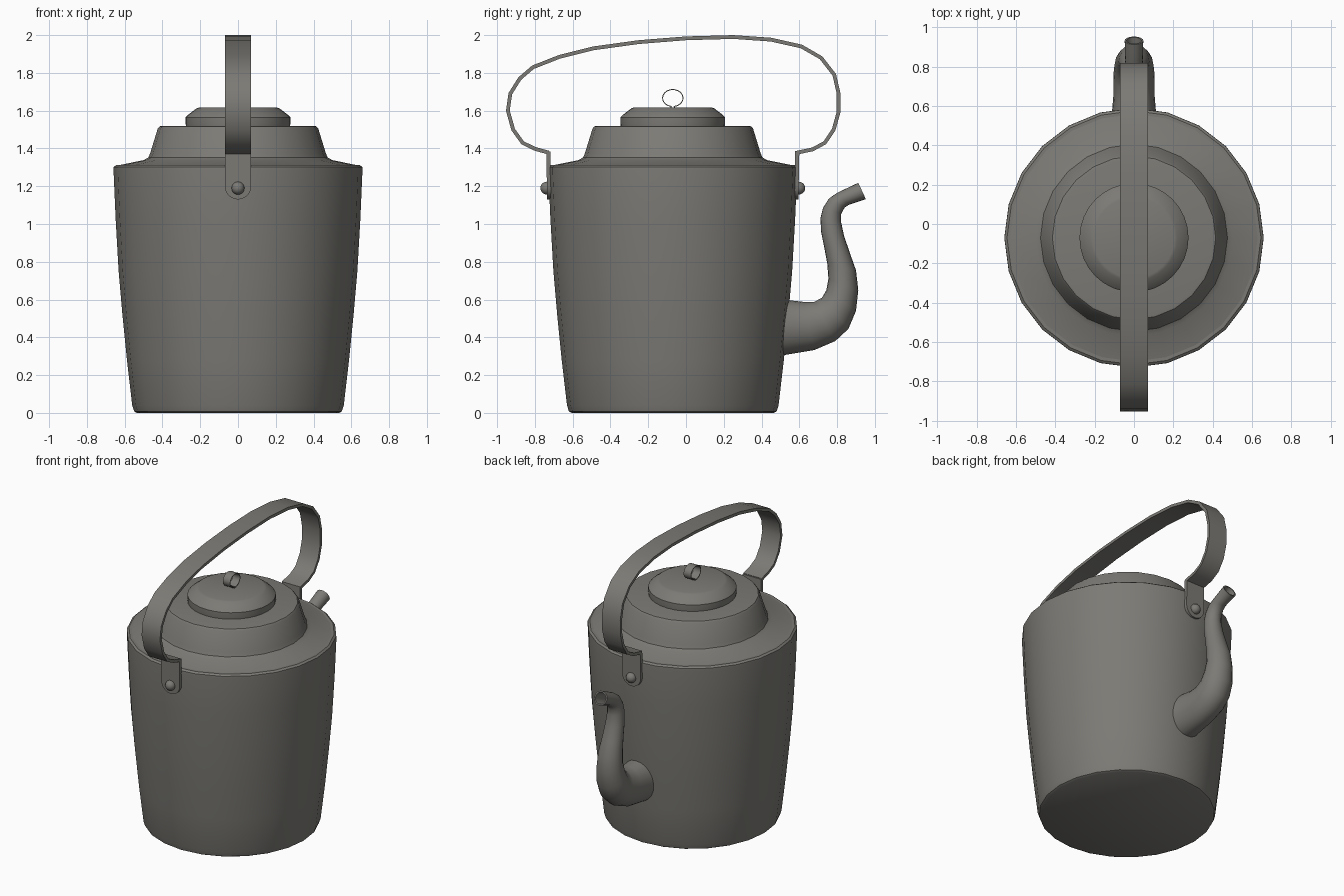
import bpy, bmesh, math
from mathutils import Vector

if "Cube" in bpy.data.objects:
    bpy.data.objects.remove(bpy.data.objects["Cube"])

CY = -0.07  # y of the body axis

metal = bpy.data.materials.new("dark grey metal")
metal.diffuse_color = (0.20, 0.195, 0.178, 1)
metal.use_nodes = True
metal.node_tree.nodes["Principled BSDF"].inputs["Base Color"].default_value = metal.diffuse_color


def finish(name, bm, angle=35):
    bmesh.ops.remove_doubles(bm, verts=bm.verts, dist=0.0002)
    bmesh.ops.recalc_face_normals(bm, faces=bm.faces)
    me = bpy.data.meshes.new(name)
    bm.to_mesh(me)
    bm.free()
    me.materials.append(metal)
    ob = bpy.data.objects.new(name, me)
    bpy.context.collection.objects.link(ob)
    bpy.ops.object.select_all(action='DESELECT')
    ob.select_set(True)
    bpy.context.view_layer.objects.active = ob
    bpy.ops.object.shade_smooth_by_angle(angle=math.radians(angle))
    return ob


def loft(name, rings, closed=False, caps=True, angle=35):
    bm = bmesh.new()
    vr = [[bm.verts.new(p) for p in r] for r in rings]
    pairs = list(zip(vr, vr[1:]))
    if closed:
        pairs.append((vr[-1], vr[0]))
    for a, b in pairs:
        n = len(a)
        for i in range(n):
            j = (i + 1) % n
            bm.faces.new((a[i], a[j], b[j], b[i]))
    if caps and not closed:
        bm.faces.new(vr[0])
        bm.faces.new(vr[-1])
    return finish(name, bm, angle)


def lathe(name, profile, n):
    ring = lambda r, z: [(r * math.cos(2 * math.pi * i / n),
                          CY + r * math.sin(2 * math.pi * i / n), z) for i in range(n)]
    return loft(name, [ring(r, z) for r, z in profile])


def strip(name, path, half_width, thick):
    # flat band following a path in the y-z plane
    pts = [Vector(p) for p in path]
    rings = []
    for i, p in enumerate(pts):
        d = (pts[min(i + 1, len(pts) - 1)] - pts[max(i - 1, 0)]).normalized()
        nrm = Vector((-d.y, d.x)) * thick / 2
        a, b = p + nrm, p - nrm
        w = half_width
        rings.append([(-w, a.x, a.y), (w, a.x, a.y), (w, b.x, b.y), (-w, b.x, b.y)])
    return loft(name, rings)


# body, shoulder and lid
lathe("body", [(0.535, 0), (0.55, 0.008), (0.56, 0.04), (0.588, 0.28), (0.612, 0.52),
               (0.632, 0.75), (0.648, 1.03), (0.659, 1.285), (0.658, 1.302), (0.645, 1.312)], 24)
lathe("shoulder", [(0.648, 1.308), (0.50, 1.338), (0.475, 1.352), (0.465, 1.375),
                   (0.425, 1.505), (0.415, 1.517), (0.40, 1.52)], 24)
lathe("lid", [(0.275, 1.515), (0.277, 1.53), (0.277, 1.565), (0.268, 1.575),
              (0.22, 1.612), (0.205, 1.617)], 32)

# lid ring: a thin band with pinched feet
ring = [(CY - 0.012, 1.612), (CY - 0.006, 1.622)]
for k in range(21):
    a = math.radians(-100 - k * 340 / 20)
    ring.append((CY + 0.054 * math.cos(a), 1.667 + 0.045 * math.sin(a)))
ring += [(CY + 0.006, 1.622), (CY + 0.012, 1.612)]
strip("lid_ring", ring, 0.028, 0.005)

# carrying handle
strip("handle", [(-0.728, 1.378), (-0.80, 1.398), (-0.865, 1.43), (-0.915, 1.50), (-0.943, 1.60),
                 (-0.93, 1.69), (-0.88, 1.77), (-0.81, 1.83), (-0.67, 1.885), (-0.49, 1.93),
                 (-0.25, 1.963), (0.0, 1.983), (0.25, 1.99), (0.45, 1.976), (0.61, 1.94),
                 (0.715, 1.88), (0.785, 1.79), (0.808, 1.69), (0.807, 1.59), (0.782, 1.50),
                 (0.735, 1.43), (0.67, 1.395), (0.58, 1.376)], 0.07, 0.02)

# tabs and rivets that hold the handle, front and back
for side, tag in ((-1, "front"), (1, "back")):
    outline = [(-0.07, 1.385), (0.07, 1.385)]
    for k in range(13):
        a = -math.pi * k / 12
        outline.append((0.07 * math.cos(a), 1.20 + 0.07 * math.sin(a)))
    rings = [[(x, CY + side * (r + (z - 1.385) * 0.02), z) for x, z in outline]
             for r in (0.648, 0.670)]
    loft("handle_tab_" + tag, rings)

    bm = bmesh.new()
    bmesh.ops.create_uvsphere(bm, u_segments=16, v_segments=10, radius=0.034)
    for v in bm.verts:
        v.co = (v.co.x, CY + side * 0.667 + v.co.y, v.co.z + 1.19)
    finish("rivet_" + tag, bm)

# spout: each ring spans an inner and an outer point in the y-z plane
edges = [((0.46, 0.605), (0.46, 0.30)), ((0.53, 0.598), (0.53, 0.308)), ((0.62, 0.588), (0.68, 0.333)),
         ((0.68, 0.588), (0.79, 0.38)), ((0.72, 0.61), (0.86, 0.445)), ((0.743, 0.65), (0.90, 0.54)),
         ((0.754, 0.71), (0.912, 0.65)), ((0.748, 0.79), (0.90, 0.755)), ((0.733, 0.87), (0.868, 0.845)),
         ((0.715, 0.96), (0.836, 0.94)), ((0.712, 1.03), (0.82, 1.015)), ((0.725, 1.085), (0.822, 1.055)),
         ((0.757, 1.135), (0.84, 1.087)), ((0.80, 1.165), (0.862, 1.102)), ((0.912, 1.218), (0.952, 1.132))]
widths = {0: 0.13, 1: 0.115, 2: 0.105, 3: 0.105, 4: 0.102}


def spout_ring(a, b, w, scale=1.0):
    a, b = Vector(a), Vector(b)
    c, h = (a + b) / 2, (a - b) / 2 * scale
    return [(w * scale * math.sin(t), c.x + h.x * math.cos(t), c.y + h.y * math.cos(t))
            for t in (2 * math.pi * i / 20 for i in range(20))]


rings = []
for i, (a, b) in enumerate(edges):
    rings.append(spout_ring(a, b, widths.get(i, (Vector(a) - Vector(b)).length / 2)))
# hollow mouth
for i in (14, 13, 12):
    a, b = edges[i]
    rings.append(spout_ring(a, b, (Vector(a) - Vector(b)).length / 2, 0.8))
loft("spout", rings)
